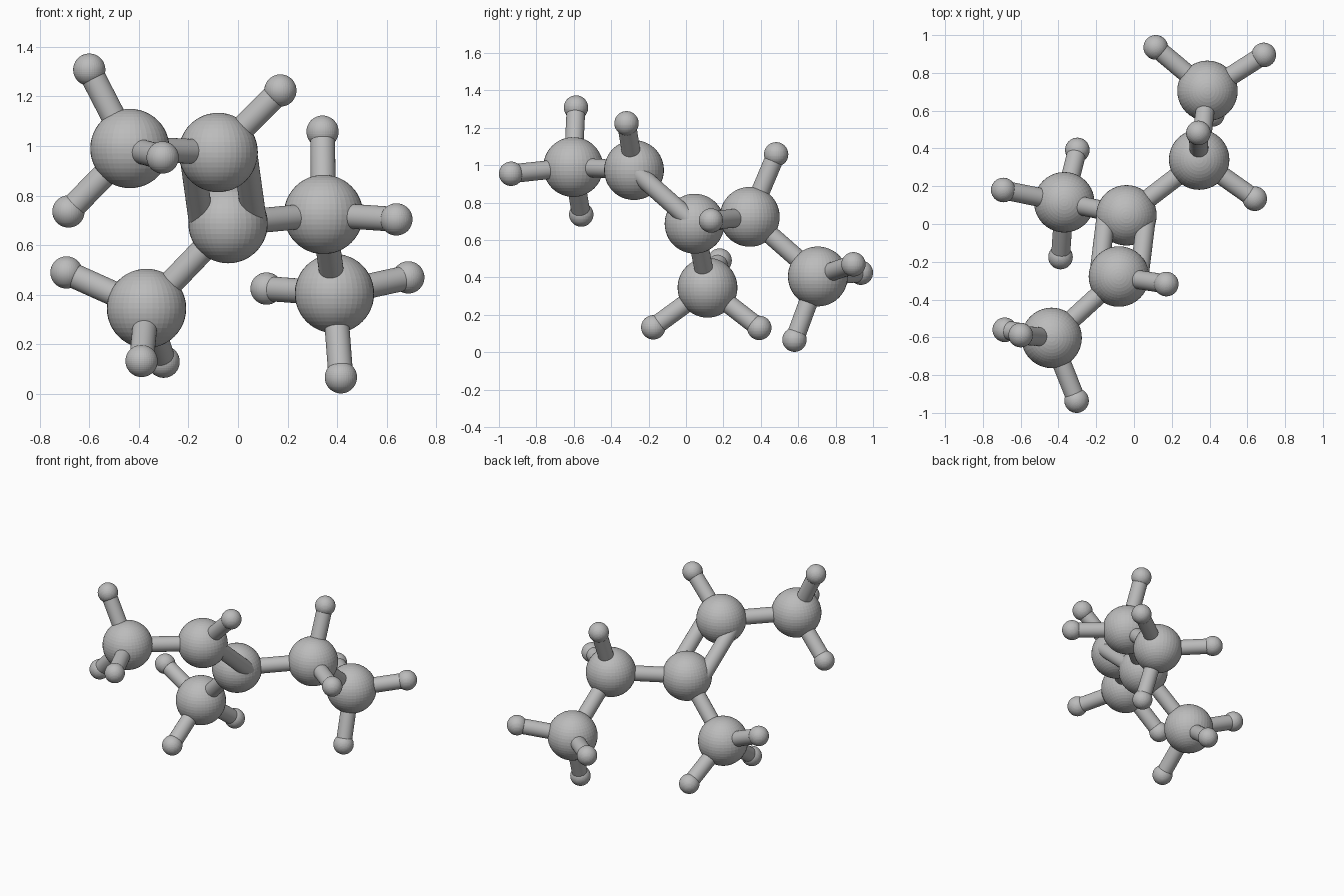
import bpy
from mathutils import Vector

if "Cube" in bpy.data.objects:
    bpy.data.objects.remove(bpy.data.objects["Cube"])

BIG, SMALL, ROD = 0.16, 0.065, 0.05

grey = bpy.data.materials.new("plain grey")
grey.use_nodes = True
colour = (0.5, 0.5, 0.5, 1)
grey.diffuse_color = colour
grey.node_tree.nodes["Principled BSDF"].inputs["Base Color"].default_value = colour


def finish(name):
    ob = bpy.context.object
    ob.name = name
    ob.data.materials.append(grey)
    return ob


def ball(name, centre, radius):
    bpy.ops.mesh.primitive_uv_sphere_add(segments=40, ring_count=24, radius=radius, location=centre)
    finish(name)


def rod(name, start, end):
    a, b = Vector(start), Vector(end)
    bpy.ops.mesh.primitive_cylinder_add(vertices=32, radius=ROD, depth=(b - a).length,
                                        location=(a + b) / 2)
    ob = finish(name)
    ob.rotation_euler = (b - a).to_track_quat('Z', 'Y').to_euler()
    bpy.ops.object.shade_smooth_by_angle()


# Each large ball with the small balls attached to it
atoms = {
    "front_end": ((-0.436, -0.603, 0.99),
                  [(-0.60, -0.588, 1.308), (-0.684, -0.56, 0.736), (-0.304, -0.935, 0.954)]),
    "upper_double": ((-0.08, -0.278, 0.974), [(0.171, -0.318, 1.224)]),
    "lower_double": ((-0.04, 0.046, 0.687), []),
    "back_link": ((0.345, 0.341, 0.724), [(0.341, 0.482, 1.058), (0.639, 0.134, 0.704)]),
    "back_end": ((0.389, 0.705, 0.405),
                 [(0.115, 0.935, 0.425), (0.687, 0.895, 0.47), (0.415, 0.58, 0.067)]),
    "side_branch": ((-0.369, 0.115, 0.345),
                    [(-0.692, 0.18, 0.49), (-0.389, -0.175, 0.133), (-0.30, 0.392, 0.13)]),
}
for name, (centre, tips) in atoms.items():
    ball(name + "_large_ball", centre, BIG)
    for i, tip in enumerate(tips, 1):
        ball(f"{name}_small_ball_{i}", tip, SMALL)
        rod(f"{name}_short_rod_{i}", centre, tip)

# Single rods between large balls
for a, b in [("front_end", "upper_double"), ("lower_double", "back_link"),
             ("back_link", "back_end"), ("lower_double", "side_branch")]:
    rod(f"{a}_to_{b}_rod", atoms[a][0], atoms[b][0])

# Pair of parallel rods
a, b = Vector(atoms["upper_double"][0]), Vector(atoms["lower_double"][0])
along = (b - a).normalized()
across = Vector((1, 0, 0))
across = (across - along * across.dot(along)).normalized() * 0.107
for side, label in ((1, "left"), (-1, "right")):
    rod(f"double_rod_{label}", a + across * side, b + across * side)
